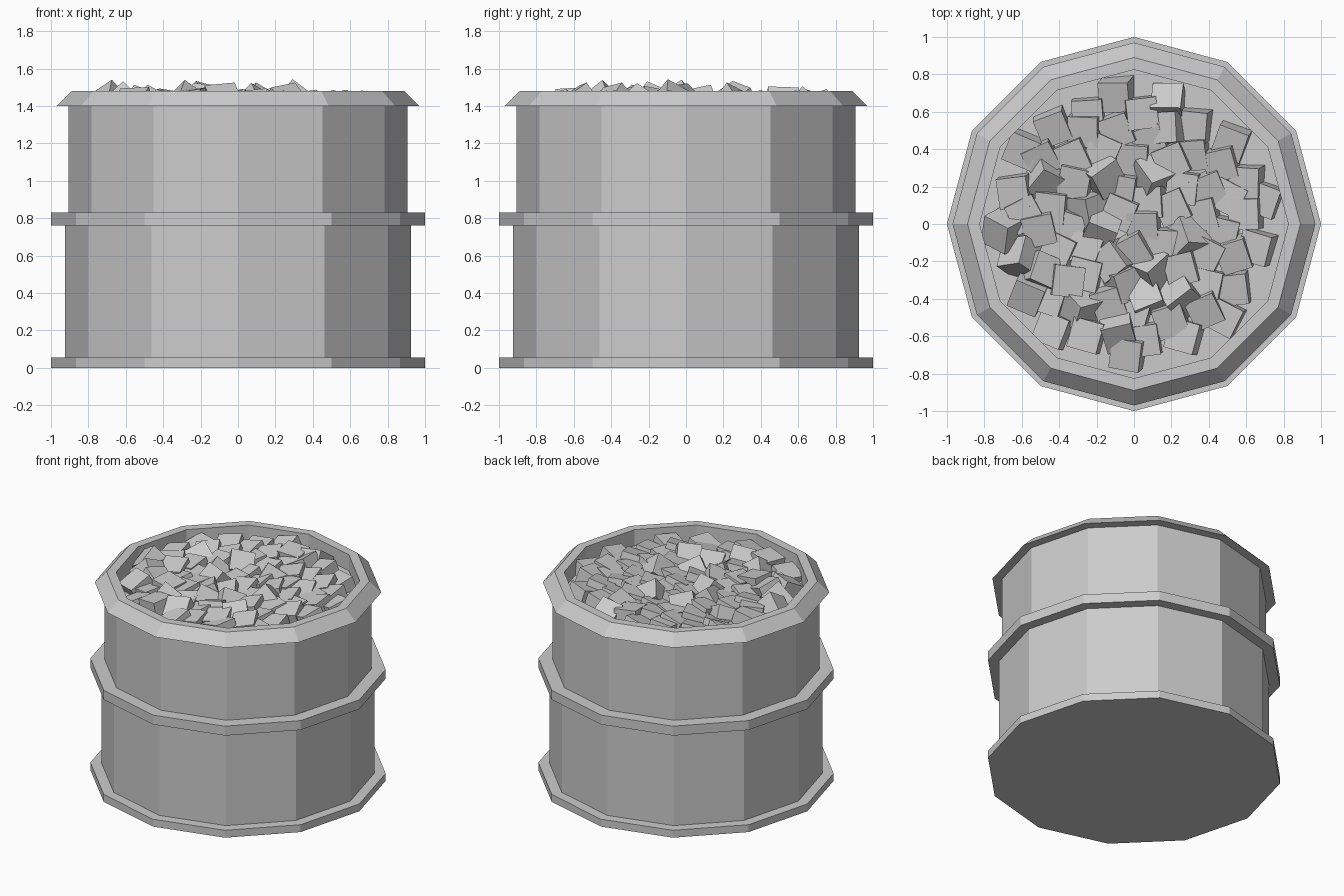
import bpy, bmesh, math, random
from mathutils import Matrix, Euler, Vector

if "Cube" in bpy.data.objects:
    bpy.data.objects.remove(bpy.data.objects["Cube"])

random.seed(11)
SIDES = 12


def finish(name, bm):
    bmesh.ops.recalc_face_normals(bm, faces=bm.faces)
    mesh = bpy.data.meshes.new(name)
    bm.to_mesh(mesh)
    bm.free()
    obj = bpy.data.objects.new(name, mesh)
    bpy.context.collection.objects.link(obj)
    return obj


def turned(name, profile, cap=True):
    """Revolve (radius, z) points into a 12-sided solid, or a closed loop if cap is False."""
    bm = bmesh.new()
    rings = []
    for r, z in profile:
        rings.append([bm.verts.new((r * math.cos(math.tau * i / SIDES),
                                    r * math.sin(math.tau * i / SIDES), z))
                      for i in range(SIDES)])
    pairs = list(zip(rings, rings[1:]))
    if cap:
        bm.faces.new(rings[0])
        bm.faces.new(rings[-1])
    else:
        pairs.append((rings[-1], rings[0]))
    for a, b in pairs:
        for i in range(SIDES):
            j = (i + 1) % SIDES
            bm.faces.new((a[i], a[j], b[j], b[i]))
    return finish(name, bm)


# Barrel shell: base hoop, lower wall, middle hoop, upper wall, bevelled rim, recessed floor
turned("barrel", [
    (1.0, 0), (1.0, 0.055), (0.925, 0.055), (0.925, 0.76),
    (1.0, 0.76), (1.0, 0.83), (0.905, 0.83), (0.905, 1.40),
    (0.97, 1.40), (0.89, 1.48), (0.825, 1.48), (0.825, 1.36),
])

# Rubble: gently tilted blocks all over, steeper ones poking up left of centre
bm = bmesh.new()
COUNT = 78
for k in range(COUNT):
    r = 0.72 * math.sqrt((k + 0.5) / COUNT)
    a = k * 2.39996 + random.uniform(-0.08, 0.08)
    x, y = r * math.cos(a), r * math.sin(a)
    steep = x < 0.32 and random.random() < 0.4
    if steep:
        rot = Euler([random.uniform(-0.8, 0.8), random.uniform(-0.8, 0.8),
                     random.uniform(0, math.tau)])
        z = random.uniform(1.375, 1.405)
    else:
        # common lean toward the lower left leaves right and upper sides exposed
        rot = Euler((random.uniform(0.05, 0.3), random.uniform(-0.3, -0.05),
                     random.uniform(-0.5, 0.5)))
        z = random.uniform(1.35, 1.375)
    m = Matrix.Translation((x, y, z)) @ rot.to_matrix().to_4x4()
    bmesh.ops.create_cube(bm, size=0.165, matrix=m)
finish("rubble", bm)
